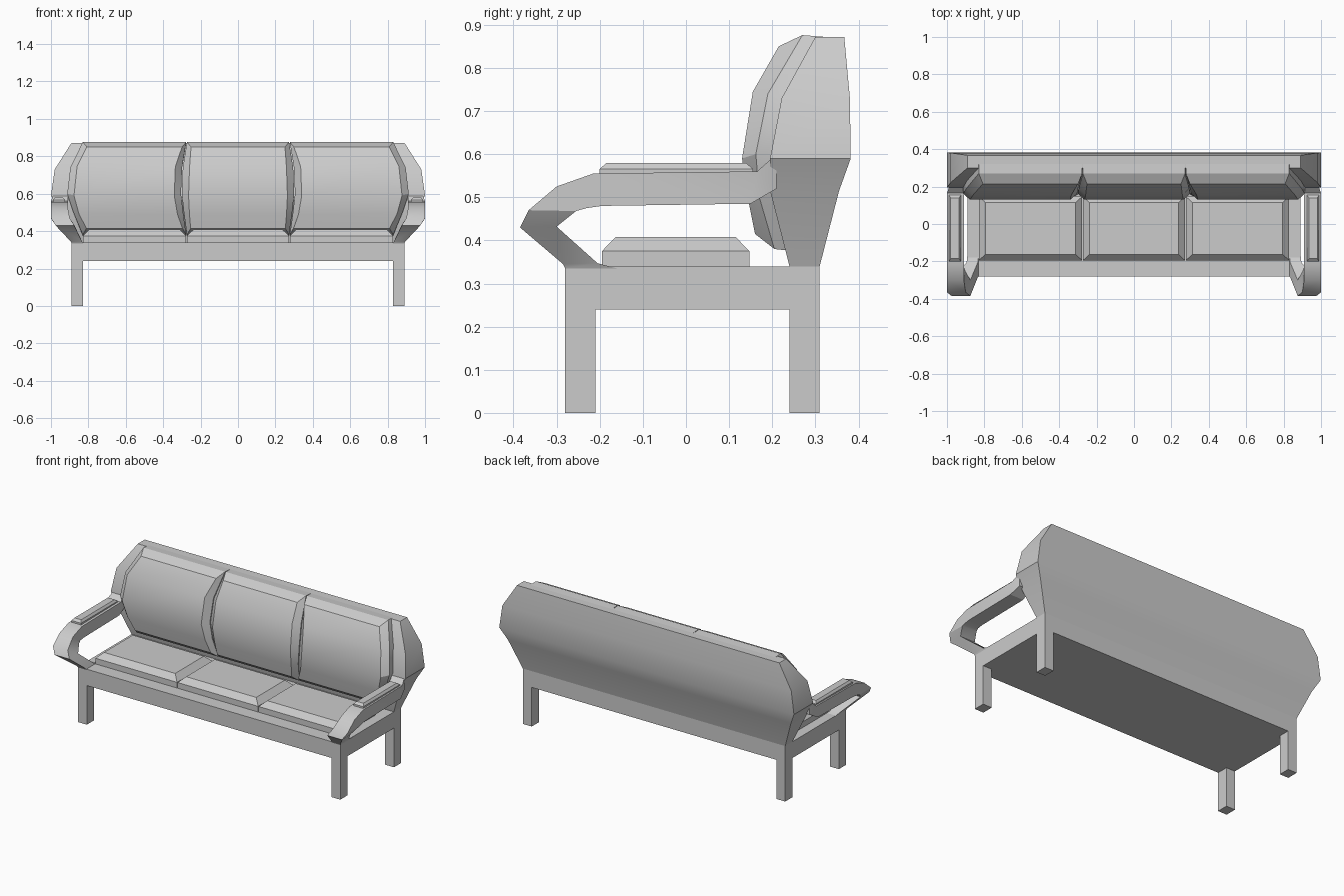
import bpy, bmesh, math

if "Cube" in bpy.data.objects:
    bpy.data.objects.remove(bpy.data.objects["Cube"])


def loft(name, rings, mirror=False):
    """Skin equal-length rings; close both ends with strips of quads."""
    bm = bmesh.new()
    loops = [[bm.verts.new(p) for p in ring] for ring in rings]
    n = len(loops[0])
    for a, b in zip(loops, loops[1:]):
        for i in range(n):
            j = (i + 1) % n
            bm.faces.new((a[i], a[j], b[j], b[i]))
    for ring in (loops[0], loops[-1]):
        for i in range(n // 2 - 1):
            bm.faces.new((ring[i], ring[i + 1], ring[n - 2 - i], ring[n - 1 - i]))
    bmesh.ops.recalc_face_normals(bm, faces=bm.faces)
    mesh = bpy.data.meshes.new(name)
    bm.to_mesh(mesh)
    bm.free()
    obj = bpy.data.objects.new(name, mesh)
    bpy.context.collection.objects.link(obj)
    bpy.ops.object.select_all(action='DESELECT')
    obj.select_set(True)
    bpy.context.view_layer.objects.active = obj
    bpy.ops.object.shade_smooth_by_angle(angle=math.radians(28))
    if mirror:
        obj.modifiers.new("Mirror", 'MIRROR').use_axis[0] = True
    return obj


def rect(x0, x1, y0, y1, z):
    return [(x0, y0, z), (x1, y0, z), (x1, y1, z), (x0, y1, z)]


def box(name, x0, x1, y0, y1, z0, z1, mirror=False):
    return loft(name, [rect(x0, x1, y0, y1, z0), rect(x0, x1, y0, y1, z1)], mirror)


# Base frame and four legs
box("base_frame", -0.89, 0.89, -0.28, 0.31, 0.24, 0.34)
box("front_leg", 0.83, 0.89, -0.28, -0.21, 0, 0.24, True)
box("back_leg", 0.83, 0.89, 0.24, 0.31, 0, 0.24, True)

# Flared back shell: half width, front y, back y, z
shell = [(0.89, 0.24, 0.31, 0.34), (0.96, 0.195, 0.355, 0.515),
         (1.0, 0.195, 0.382, 0.59), (0.98, 0.222, 0.38, 0.73),
         (0.89, 0.30, 0.367, 0.872)]
loft("back_shell", [rect(-w, w, f, b, z) for w, f, b, z in shell])

# Curved arms: inner x, outer x, outer edge (y, z), inner edge (y, z)
arm = [(0.83, 0.89, (-0.28, 0.335), (-0.16, 0.335)),
       (0.835, 0.895, (-0.285, 0.345), (-0.205, 0.347)),
       (0.875, 0.975, (-0.385, 0.43), (-0.30, 0.432)),
       (0.90, 1.0, (-0.365, 0.47), (-0.255, 0.468)),
       (0.91, 1.0, (-0.30, 0.525), (-0.23, 0.475)),
       (0.91, 1.0, (-0.215, 0.555), (-0.195, 0.48)),
       (0.91, 1.0, (0.165, 0.56), (0.15, 0.485)),
       (0.91, 0.985, (0.21, 0.60), (0.21, 0.52))]
loft("arm", [[(x0, *o), (x1, *o), (x1, *i), (x0, *i)] for x0, x1, o, i in arm], True)

# Arm pads
loft("arm_pad", [rect(0.925, 0.99, -0.20, 0.155, 0.55),
                 rect(0.925, 0.99, -0.20, 0.155, 0.566),
                 rect(0.935, 0.98, -0.185, 0.14, 0.579)], True)

# Back cushion profiles (y, z) from bottom to top: base, rim, front face
base = [(0.25, 0.375), (0.225, 0.50), (0.215, 0.60), (0.245, 0.74), (0.32, 0.872)]
rim = [(0.205, 0.38), (0.17, 0.50), (0.162, 0.60), (0.19, 0.74), (0.27, 0.876)]
face = [(0.16, 0.415), (0.145, 0.49), (0.13, 0.59), (0.155, 0.745), (0.215, 0.85)]
flare = [1.0, 1.06, 1.1, 1.08, 1.0]
inset = [0.02, 0.03, 0.036, 0.036, 0.022]


def cushion_ring(x0, x1, profile, shrink):
    left = [(x0 * f + s * shrink, y, z) for (y, z), f, s in zip(profile, flare, inset)]
    right = [(x1 * f - s * shrink, y, z) for (y, z), f, s in zip(profile, flare, inset)]
    return left + right[::-1]


# Three back cushions and three seat cushions
for side, x0, x1 in (("left", -0.83, -0.277), ("middle", -0.273, 0.273), ("right", 0.277, 0.83)):
    loft(side + "_back_cushion", [cushion_ring(x0, x1, base, 0),
                                  cushion_ring(x0, x1, rim, 0),
                                  cushion_ring(x0, x1, face, 1)])
    loft(side + "_seat_cushion", [rect(x0, x1, -0.195, 0.147, 0.335),
                                  rect(x0, x1, -0.195, 0.147, 0.375),
                                  rect(x0 + 0.035, x1 - 0.035, -0.163, 0.115, 0.408)])
